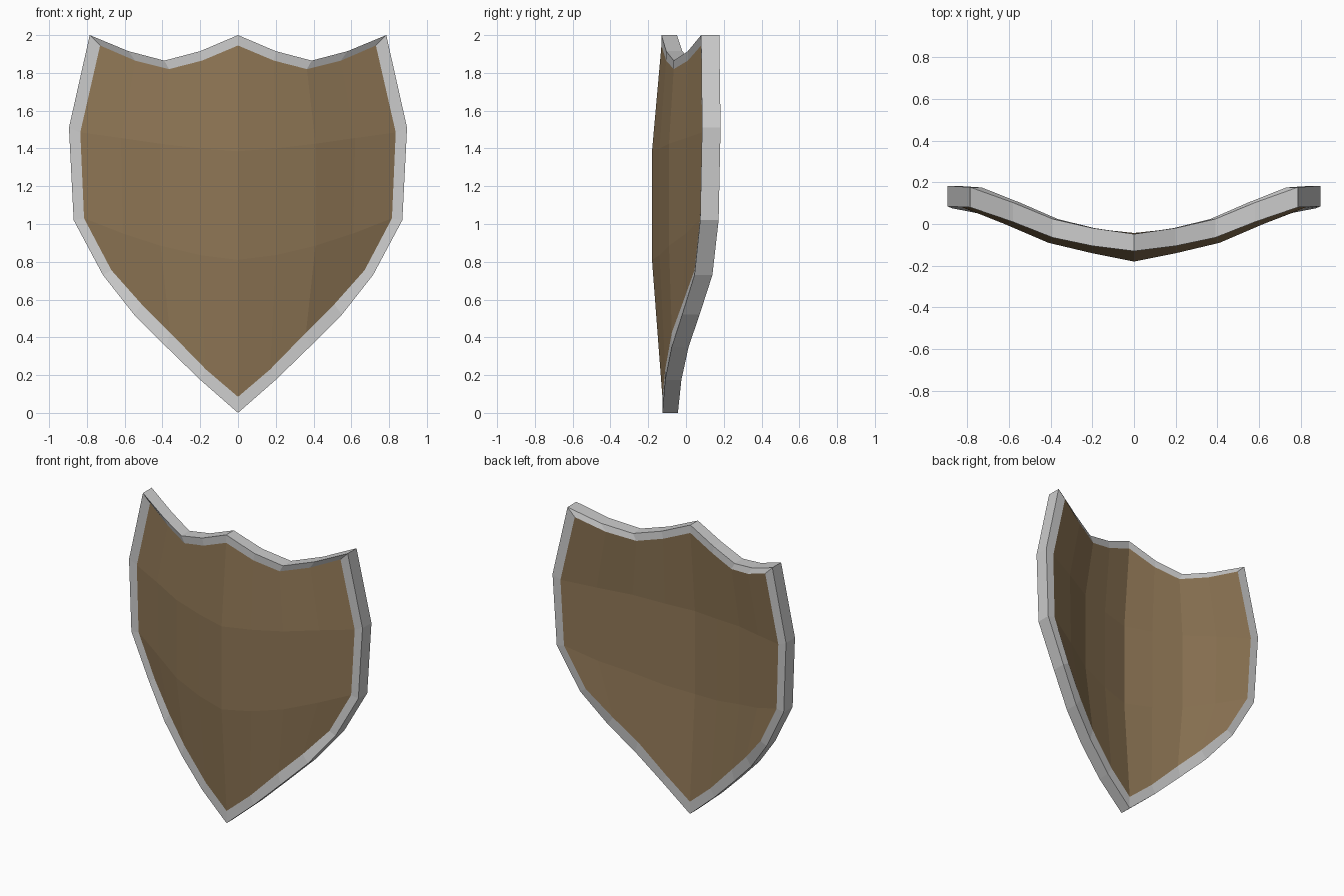
import bpy, bmesh

if "Cube" in bpy.data.objects:
    bpy.data.objects.remove(bpy.data.objects["Cube"])

# Half outline (x >= 0), from top centre round to the bottom tip:
# outer x, outer z, inner x, inner z, front y
RING = [
    (0, 2.0, 0, 1.945, -0.13), (0.20, 1.915, 0.19, 1.865, -0.105),
    (0.39, 1.865, 0.365, 1.82, -0.065), (0.58, 1.915, 0.545, 1.865, 0.01),
    (0.785, 2.0, 0.73, 1.945, 0.08),
    (0.895, 1.51, 0.835, 1.485, 0.085), (0.87, 1.02, 0.815, 1.03, 0.075),
    (0.715, 0.73, 0.67, 0.755, 0.045), (0.55, 0.52, 0.51, 0.575, -0.02),
    (0.38, 0.35, 0.36, 0.425, -0.075), (0.20, 0.175, 0.17, 0.23, -0.11),
    (0, 0, 0, 0.085, -0.125),
]


def behind(p):
    """Matching point on the back surface."""
    return (p[0], p[1] + 0.082 + 0.018 * p[0], p[2])


def add_strip(bm, a, b):
    """Quads between two rows of points."""
    for i in range(len(a) - 1):
        bm.faces.new([bm.verts.new(p) for p in (a[i], b[i], b[i + 1], a[i + 1])])


def make_part(name, strips, color=None):
    bm = bmesh.new()
    for a, b in strips:
        add_strip(bm, a, b)
        # mirrored half
        flip = lambda row: [(-x, y, z) for x, y, z in reversed(row)]
        add_strip(bm, flip(a), flip(b))
    bmesh.ops.remove_doubles(bm, verts=bm.verts, dist=0.0005)
    mesh = bpy.data.meshes.new(name)
    bm.to_mesh(mesh)
    bm.free()
    obj = bpy.data.objects.new(name, mesh)
    bpy.context.collection.objects.link(obj)
    if color:
        mat = bpy.data.materials.new(name + "_colour")
        mat.diffuse_color = color
        mat.use_nodes = True
        mat.node_tree.nodes["Principled BSDF"].inputs["Base Color"].default_value = mat.diffuse_color
        mesh.materials.append(mat)
    return obj


outer = [(r[0], r[4], r[1]) for r in RING]
inner = [(r[2], r[4], r[3]) for r in RING]
outer_back = [behind(p) for p in outer]
inner_back = [behind(p) for p in inner]

# Metal rim: front band, back band and outer edge
make_part("shield_rim", [(outer, inner), (inner_back, outer_back), (outer_back, outer)])

# Curved wooden panel: four rows of points, front and back
rows = [
    inner[:5],
    [(0, -0.18, 1.385), (0.2, -0.14, 1.40), (0.41, -0.09, 1.425), (0.62, 0.0, 1.455), inner[5]],
    [(0, -0.18, 0.81), (0.2, -0.14, 0.835), (0.41, -0.09, 0.885), (0.61, 0.0, 0.95), inner[6]],
    inner[:6:-1],
]
strips = []
for a, b in zip(rows, rows[1:]):
    strips.append((a, b))
    strips.append(([behind(p) for p in b], [behind(p) for p in a]))
make_part("shield_panel", strips, (0.27, 0.18, 0.09, 1))
